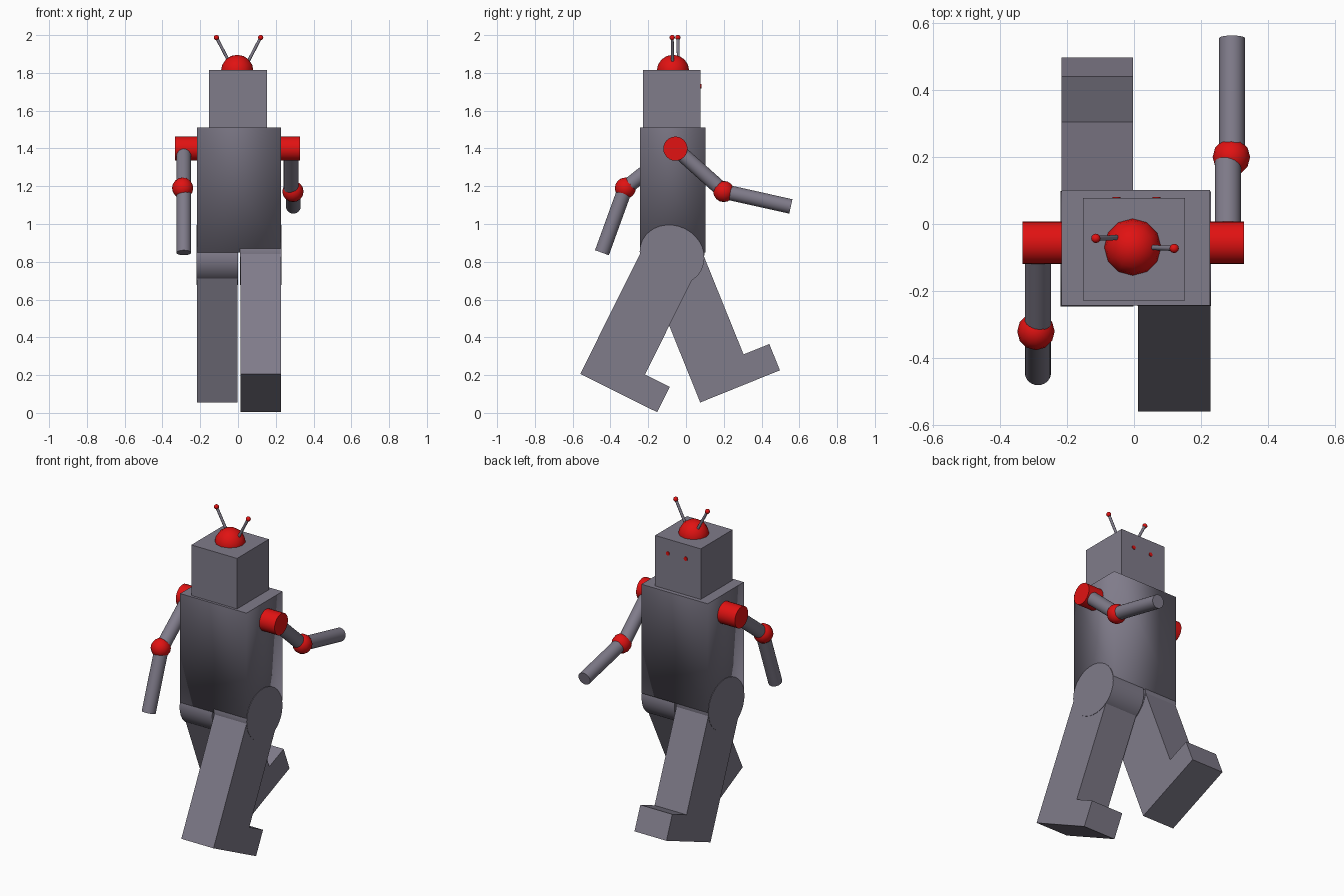
import bpy, bmesh, math
from mathutils import Vector, Matrix

if "Cube" in bpy.data.objects:
    bpy.data.objects.remove(bpy.data.objects["Cube"])


def material(name, rgb):
    m = bpy.data.materials.new(name)
    m.diffuse_color = (*rgb, 1)
    m.use_nodes = True
    m.node_tree.nodes["Principled BSDF"].inputs["Base Color"].default_value = m.diffuse_color
    return m


GREY = material("metal grey", (0.215, 0.2, 0.255))
RED = material("joint red", (0.75, 0.006, 0.006))


def finish(name, mat, smooth=True):
    ob = bpy.context.object
    ob.name = name
    ob.data.materials.append(mat)
    if smooth:
        bpy.ops.object.shade_smooth_by_angle(angle=math.radians(50))
    return ob


def rod(name, a, b, r, mat, sides=24):
    a, b = Vector(a), Vector(b)
    bpy.ops.mesh.primitive_cylinder_add(
        vertices=sides, radius=r, depth=(b - a).length, location=(a + b) / 2,
        rotation=(b - a).to_track_quat('Z', 'Y').to_euler())
    return finish(name, mat)


def ball(name, loc, r, mat, seg=12, rings=8):
    bpy.ops.mesh.primitive_uv_sphere_add(segments=seg, ring_count=rings, radius=r, location=loc)
    return finish(name, mat)


def box(name, lo, hi, mat):
    lo, hi = Vector(lo), Vector(hi)
    bpy.ops.mesh.primitive_cube_add(size=1, location=(lo + hi) / 2)
    bpy.context.object.scale = hi - lo
    bpy.ops.object.transform_apply(location=False, rotation=False, scale=True)
    return finish(name, mat, False)


# Head: plain cube
box("head", (-0.153, -0.228, 1.51), (0.153, 0.077, 1.816), GREY)

# Torso: box with soft shading, crisp only around the top
torso = box("torso", (-0.217, -0.243, 0.85), (0.227, 0.102, 1.51), GREY)
torso.data.shade_smooth()
for e in torso.data.edges:
    e.use_edge_sharp = all(torso.data.vertices[i].co.z > 0 for i in e.vertices)

# Dome, antennae and eyes
ball("head_dome", (-0.004, -0.069, 1.81), 0.086, RED)
for side, base, tip in (("left", (-0.04, -0.04, 1.845), (-0.114, -0.043, 1.987)),
                        ("right", (0.046, -0.07, 1.845), (0.12, -0.073, 1.987))):
    rod(side + "_antenna", base, tip, 0.008, GREY, 10)
    ball(side + "_antenna_tip", tip, 0.014, RED)
for side, x in (("left", -0.053), ("right", 0.067)):
    rod(side + "_eye", (x, 0.07, 1.73), (x, 0.081, 1.73), 0.012, RED, 12)

# Arms: shoulder cylinder, upper arm, elbow ball, forearm
arms = {
    "left": ((-0.333, -0.2), (-0.287, -0.055, 1.4), (-0.293, -0.321, 1.19), (-0.287, -0.445, 0.848)),
    "right": ((0.2, 0.329), (0.281, -0.055, 1.4), (0.291, 0.2, 1.172), (0.293, 0.555, 1.093)),
}
for side, (xs, shoulder, elbow, hand) in arms.items():
    rod(side + "_shoulder", (xs[0], -0.056, 1.399), (xs[1], -0.056, 1.399), 0.064, RED)
    rod(side + "_upper_arm", shoulder, (shoulder[0], elbow[1], elbow[2]), 0.039, GREY)
    ball(side + "_elbow", elbow, 0.056, RED)
    rod(side + "_forearm", (hand[0], elbow[1], elbow[2]), hand, 0.039, GREY)

# Legs: boot-shaped side profile swung about the hip, with an oval hip drum
PROFILE = [(-0.154, 0), (-0.154, -0.78), (0.301, -0.78), (0.301, -0.63), (0.154, -0.63), (0.154, 0)]


def leg(side, x0, x1, degrees):
    turn = Matrix.Translation((0, -0.074, 0.836)) @ Matrix.Rotation(math.radians(degrees), 4, 'X')
    bm = bmesh.new()
    face = bm.faces.new([bm.verts.new((x0, y, z)) for y, z in PROFILE])
    out = bmesh.ops.extrude_face_region(bm, geom=[face])["geom"]
    bmesh.ops.translate(bm, vec=(x1 - x0, 0, 0),
                        verts=[v for v in out if isinstance(v, bmesh.types.BMVert)])
    bmesh.ops.recalc_face_normals(bm, faces=bm.faces)
    me = bpy.data.meshes.new(side + "_leg")
    bm.to_mesh(me)
    bm.free()
    ob = bpy.data.objects.new(side + "_leg", me)
    bpy.context.collection.objects.link(ob)
    me.materials.append(GREY)
    ob.matrix_world = turn

    bpy.ops.mesh.primitive_cylinder_add(vertices=32, radius=1, depth=1)
    hip = bpy.context.object
    hip.data.transform(Matrix.Translation(((x0 + x1) / 2, 0, 0))
                       @ Matrix.Diagonal((x1 - x0 + 0.004, 0.175, 0.155, 1))
                       @ Matrix.Rotation(math.pi / 2, 4, 'Y'))
    finish(side + "_hip", GREY)
    hip.matrix_world = turn


leg("left", -0.217, -0.003, 22)
leg("right", 0.012, 0.228, -26.5)
